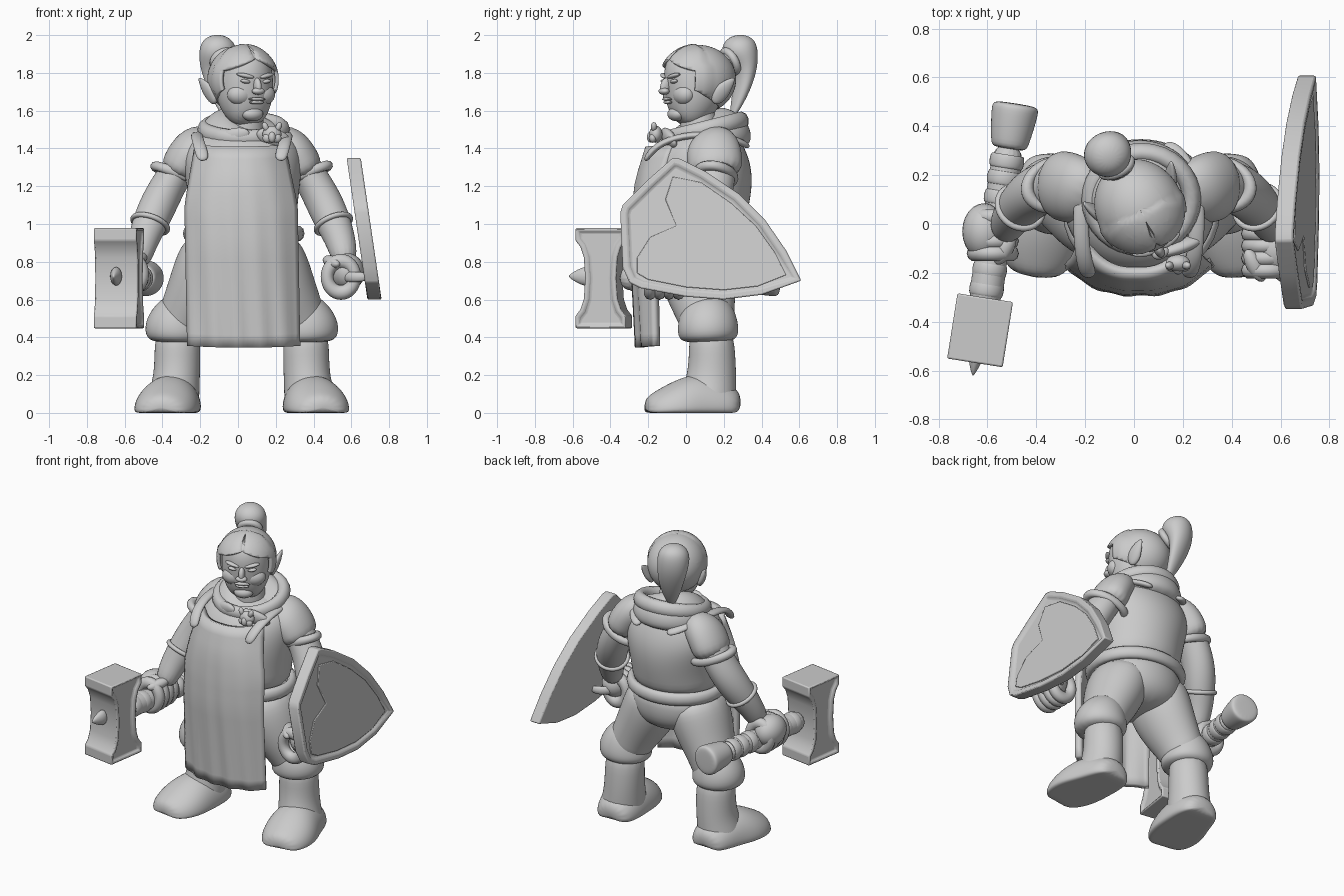
import bpy, bmesh, math
from mathutils import Matrix, Vector

if "Cube" in bpy.data.objects:
    bpy.data.objects.remove(bpy.data.objects["Cube"])

GREY = (0.6, 0.6, 0.6, 1)
mat = bpy.data.materials.new("plain grey")
mat.use_nodes = True
mat.diffuse_color = GREY
mat.node_tree.nodes["Principled BSDF"].inputs["Base Color"].default_value = GREY
MID = 0.02  # body centre line


def finish(ob, name, subdiv=0, angle=180):
    ob.name = name
    ob.data.materials.append(mat)
    if subdiv:
        ob.modifiers.new("smooth", "SUBSURF").levels = subdiv
        ob.modifiers["smooth"].render_levels = subdiv
    bpy.ops.object.select_all(action="DESELECT")
    ob.select_set(True)
    bpy.context.view_layer.objects.active = ob
    bpy.ops.object.shade_smooth_by_angle(angle=math.radians(angle))
    return ob


def from_bmesh(bm, name, subdiv=0, angle=180):
    bmesh.ops.recalc_face_normals(bm, faces=bm.faces)
    me = bpy.data.meshes.new(name)
    bm.to_mesh(me)
    bm.free()
    ob = bpy.data.objects.new(name, me)
    bpy.context.collection.objects.link(ob)
    return finish(ob, name, subdiv, angle)


def tube(name, path, ref=(1, 0, 0), floor=False, sides=16):
    """Loft of ellipses; each point is x, y, z, radius, second radius."""
    bm = bmesh.new()
    pts = [Vector(p[:3]) for p in path]
    rings = []
    for i, p in enumerate(path):
        t = (pts[min(i + 1, len(pts) - 1)] - pts[max(i - 1, 0)]).normalized()
        u = Vector(ref)
        u = (u - t * u.dot(t)).normalized()
        v = t.cross(u)
        ring = []
        for k in range(sides):
            a = math.tau * k / sides
            co = pts[i] + u * math.cos(a) * p[3] + v * math.sin(a) * p[-1]
            if floor:
                co.z = max(co.z, 0)
            ring.append(bm.verts.new(co))
        rings.append(ring)
    for a, b in zip(rings, rings[1:]):
        for k in range(sides):
            j = (k + 1) % sides
            bm.faces.new((a[k], a[j], b[j], b[k]))
    bm.faces.new(rings[0])
    bm.faces.new(rings[-1])
    return from_bmesh(bm, name, 2)


def ball(name, loc, radii, rot=(0, 0, 0)):
    bpy.ops.mesh.primitive_uv_sphere_add(segments=24, ring_count=14, location=loc, rotation=rot)
    bpy.context.object.scale = radii
    return finish(bpy.context.object, name)


def band(name, loc, axis, rx, ry, thick, tall=1.0):
    rot = Vector(axis).to_track_quat("Z", "Y").to_euler()
    bpy.ops.mesh.primitive_torus_add(location=loc, rotation=rot, major_segments=32,
                                     minor_segments=10, major_radius=1, minor_radius=thick / rx)
    bpy.context.object.scale = (rx, ry, rx * tall)
    return finish(bpy.context.object, name)


def plate(name, outline, place, framed=0, inset=0.0, bevel=0.008):
    """Flat outline given thickness; the first framed caps get a raised frame."""
    bm = bmesh.new()
    sides = [[bm.verts.new(place(a, b, s)) for a, b in outline] for s in (0, 1)]
    caps = [bm.faces.new(r) for r in sides]
    n = len(outline)
    for k in range(n):
        j = (k + 1) % n
        bm.faces.new((sides[0][k], sides[0][j], sides[1][j], sides[1][k]))
    bmesh.ops.recalc_face_normals(bm, faces=bm.faces)
    if framed:
        bmesh.ops.inset_region(bm, faces=caps[:framed], thickness=inset, depth=0)
        bmesh.ops.inset_region(bm, faces=caps[:framed], thickness=0.012, depth=-0.014)
    ob = from_bmesh(bm, name, 0, 35)
    b = ob.modifiers.new("soft edge", "BEVEL")
    b.width, b.segments, b.limit_method = bevel, 2, "ANGLE"
    return ob


# Torso, hips and belt
tube("torso", [(.02, .1, 1.53, .11, .11), (.02, .11, 1.47, .26, .18), (.02, .09, 1.37, .33, .27),
               (.03, .06, 1.22, .31, .3), (.03, .05, 1.06, .285, .28), (.03, .05, .92, .29, .25)])
tube("hips", [(.03, .05, .96, .28, .25), (.03, .06, .85, .31, .26),
              (.03, .07, .73, .27, .23), (.03, .07, .67, .12, .12)])
band("belt", (.03, .05, .95), (0, 0, 1), .29, .26, .032, 1.3)

# Legs, cuffs, boots and feet
for s, side in ((-1, "right"), (1, "left")):
    def at(x, *rest):
        return (MID + s * x, *rest)

    tube(side + "_trouser_leg", [at(.13, .06, .92, .15, .2), at(.17, .06, .78, .19, .22),
                                 at(.24, .08, .63, .165, .19), at(.31, .11, .5, .14, .15),
                                 at(.33, .12, .42, .13, .14)])
    tube(side + "_trouser_cuff", [at(.3, .1, .58, .1, .11), at(.32, .11, .54, .135, .145),
                                  at(.345, .115, .47, .17, .165), at(.35, .12, .4, .17, .165),
                                  at(.35, .12, .37, .12, .12)])
    tube(side + "_boot_shaft", [at(.34, .13, .46, .12, .12), at(.34, .14, .3, .125, .125),
                                at(.345, .135, .18, .125, .135), at(.36, .12, .08, .14, .15),
                                at(.37, .12, .02, .14, .15)])
    tube(side + "_foot", [at(.35, .29, .02, .09, .08), at(.35, .22, .03, .14, .13),
                          at(.37, .08, .03, .16, .19), at(.4, -.04, .02, .18, .16),
                          at(.42, -.15, .01, .155, .11), at(.43, -.22, .01, .09, .07)], floor=True)

    # Arms and sleeves
    tube(side + "_arm", [at(.26, .15, 1.4, .1, .1), at(.345, .16, 1.28, .09, .11),
                         at(.42, .14, 1.15, .1, .11), at(.475, .09, 1.03, .1, .1),
                         at(.53, .02, .9, .08, .075), at(.55, -.04, .78, .065, .065)])
    tube(side + "_sleeve", [at(.15, .12, 1.43, .09, .12), at(.25, .14, 1.41, .12, .15),
                            at(.305, .155, 1.34, .112, .15), at(.345, .16, 1.25, .105, .14)])
    band(side + "_sleeve_hem", at(.34, .16, 1.26), at(.35, -.1, -.9), .095, .128, .02, 1.3)
    band(side + "_wrist_band", at(.485, .07, 1.0), at(.3, -.4, -.8), .096, .096, .014)

    # Shoulder straps of the apron
    tube(side + "_strap", [at(.2, -.22, 1.33, .04, .02), at(.225, -.16, 1.42, .035, .02),
                           at(.24, -.02, 1.47, .035, .02), at(.235, .15, 1.475, .035, .02),
                           at(.18, .28, 1.44, .035, .02), at(.1, .33, 1.41, .035, .02)], sides=8)

# Fists: a palm, four curled fingers and a thumb
for side, s, x, y, z in (("right", -1, -.578, -.04, .735), ("left", 1, .545, -.11, .72)):
    ball(side + "_palm", (x + s * .035, y + .01, z + .025), (.09, .115, .1))
    for i in range(4):
        band(f"{side}_finger_{i + 1}", (x, y - .08 + i * .05, z), (0, 1, 0), .073, .083, .034)
    ball(side + "_thumb", (x - s * .05, y - .06, z + .08), (.035, .075, .032), (.2, 0, s * .5))

# Apron: a curved hanging sheet with soft folds
bm = bmesh.new()
cols, rows = 28, 16
fronts = [-.265, -.275, -.285, -.295, -.29, -.27, -.215]
grid = []
for r in range(rows + 1):
    v = r / rows
    i = min(int(v * 6), 5)
    front = fronts[i] + (fronts[i + 1] - fronts[i]) * (v * 6 - i)
    half = .3 - .06 * max(0, v - .7) / .3
    row = []
    for c in range(cols + 1):
        u = 2 * c / cols - 1
        fold = .007 * math.sin(u * 15 + v * 2) * (1 - v)
        row.append(bm.verts.new((.03 - .02 * v + u * half,
                                 front + (.09 + .05 * v) * abs(u) ** 2.6 + fold,
                                 .345 + 1.065 * v + .01 * u * u)))
    grid.append(row)
for a, b in zip(grid, grid[1:]):
    for k in range(cols):
        bm.faces.new((a[k], a[k + 1], b[k + 1], b[k]))
apron = from_bmesh(bm, "apron", 0, 50)
thick = apron.modifiers.new("thickness", "SOLIDIFY")
thick.thickness, thick.offset = .04, -1

# Neck, folded collar and brooch
tube("neck", [(.03, .08, 1.42, .12, .12), (.04, .07, 1.52, .1, .1), (.04, .05, 1.64, .09, .09)])
tube("collar", [(.025, .13, 1.37, .2, .2), (.025, .125, 1.41, .25, .235), (.025, .11, 1.47, .25, .235),
                (.03, .1, 1.52, .215, .205), (.035, .09, 1.55, .17, .16), (.04, .085, 1.56, .11, .11)])
band("collar_fold", (.03, .1, 1.5), (0, -.25, 1), .205, .2, .04, 1.2)
for s in (-1, 1):
    ball("collar_flap", (.08 + s * .11, -.09, 1.455), (.1, .03, .05), (.3, s * .3, s * .35))
    ball("brooch_ear", (.18 + s * .035, -.17, 1.515), (.016, .016, .025), (0, s * .4, 0))
    ball("brooch_cheek", (.18 + s * .025, -.175, 1.455), (.025, .02, .025))
ball("brooch_head", (.18, -.16, 1.475), (.05, .035, .045))
ball("brooch_snout", (.18, -.185, 1.46), (.02, .022, .03))

# Hair shell: an egg with the face and nape cut away and a parting pressed in
bm = bmesh.new()
bmesh.ops.create_uvsphere(bm, u_segments=48, v_segments=32, radius=1)
for v in bm.verts:
    push = 1.045 if v.co.y < -.12 else 1
    if abs(v.co.x) < .01 and v.co.y < -.12:
        push = .97
    v.co = Vector((v.co.x * .168, v.co.y * .192, v.co.z * .17)) * push + Vector((0, .005, 1.765))
cuts = [((0, 0, 1.87), (.4, 0, 1)), ((0, 0, 1.87), (-.4, 0, 1)),
        ((0, -.085, 0), (0, 1, 0)), ((0, 0, 1.67), (0, .5, 1))]
for co, no in cuts:
    bmesh.ops.bisect_plane(bm, geom=bm.verts[:] + bm.edges[:] + bm.faces[:], plane_co=co, plane_no=no)
gone = []
for f in bm.faces:
    c = f.calc_center_median()
    if c.z + .5 * c.y < 1.67 or (c.y < -.085 and c.z < 1.87 - .4 * abs(c.x)):
        gone.append(f)
bmesh.ops.delete(bm, geom=gone, context="FACES")
hair = from_bmesh(bm, "hair", 0, 50)
shell = hair.modifiers.new("thickness", "SOLIDIFY")
shell.thickness, shell.offset = .02, .3

# Head, facing straight ahead before it is turned
head = [
    hair,
    tube("face", [(0, -.105, 1.54, .06, .05), (0, -.075, 1.57, .11, .105), (0, -.04, 1.64, .145, .148),
                  (0, -.02, 1.71, .156, .168), (0, -.005, 1.78, .155, .185),
                  (0, .005, 1.86, .145, .172), (0, .02, 1.92, .08, .1)]),
    ball("nose_bridge", (0, -.185, 1.73), (.02, .03, .045), (-.25, 0, 0)),
    ball("nose_tip", (0, -.195, 1.703), (.036, .027, .019)),
    ball("upper_lip", (0, -.177, 1.661), (.05, .016, .009)),
    ball("lower_lip", (0, -.173, 1.644), (.042, .017, .01)),
    ball("chin", (0, -.122, 1.582), (.06, .045, .038)),
    band("hair_tie", (-.015, .2, 1.86), (0, 1, .5), .06, .06, .022),
    tube("hair_knot", [(0, .14, 1.83, .07, .06), (-.02, .24, 1.89, .06, .06)]),
    tube("hair_bun_and_tail", [(0, .2, 1.56, .015, .01), (-.005, .235, 1.64, .05, .03),
                               (-.01, .275, 1.75, .08, .045), (-.02, .285, 1.84, .095, .07),
                               (-.025, .26, 1.915, .105, .1), (-.025, .245, 1.97, .085, .085),
                               (-.025, .24, 2.0, .03, .03)]),
]
for s in (-1, 1):
    head += [
        ball("eye", (s * .06, -.164, 1.755), (.028, .018, .011), (0, s * -.15, 0)),
        ball("brow", (s * .062, -.166, 1.785), (.048, .018, .012), (0, s * -.2, s * .3)),
        ball("cheek", (s * .06, -.105, 1.685), (.075, .06, .06)),
        tube("ear", [(s * .145, .03, 1.635, .015, .02), (s * .158, .05, 1.68, .026, .05),
                     (s * .18, .08, 1.725, .022, .042), (s * .2, .125, 1.775, .005, .008)], sides=10),
    ]
turn = Matrix.Translation((.025, .06, 0)) @ Matrix.Rotation(math.radians(25), 4, "Z")
for ob in head:
    ob.matrix_basis = turn @ ob.matrix_basis

# Hammer, built along its handle
right_half = [(.135, .265), (.135, .2), (.108, .165), (.09, .11), (.083, 0)]
lower = [(y, -z) for y, z in right_half[-2::-1]]
half = right_half + lower
profile = half + [(-y, z) for y, z in half[::-1]]
hammer = [
    plate("hammer_head", profile, lambda y, z, s: ((s - .5) * .23, y, z), 2, .022),
    tube("hammer_handle", [(0, .08, 0, .068, .068), (0, .22, 0, .072, .072), (0, .36, 0, .062, .062),
                           (0, .6, 0, .064, .064), (0, .78, 0, .07, .07)]),
    tube("hammer_pommel", [(0, .75, 0, .068, .068), (0, .77, 0, .08, .08),
                           (0, .91, 0, .1, .1), (0, .932, 0, .095, .095), (0, .94, 0, .07, .07)]),
    tube("hammer_spike", [(0, -.07, .01, .034, .055), (0, -.12, .01, .032, .05),
                          (0, -.19, .01, .004, .006)]),
]
for y in (.17, .25, .55, .63, .7):
    hammer.append(band("handle_wrap", (0, y, 0), (0, 1, 0), .062, .062, .009, 3.2))
swing = Matrix.Translation((-.63, -.435, .713)) @ Matrix.Rotation(math.radians(-9), 4, "Z")
for ob in hammer:
    ob.matrix_basis = swing @ ob.matrix_basis


# Shield: leaning slab with a raised rim, a notched panel and a grip
def lean(z):
    return .65 + (1.35 - z) * .147


rim = [(-.07, 1.35), (-.2, 1.235), (-.335, 1.1), (-.348, 1.06), (-.335, .77), (-.3, .69), (-.24, .66),
       (0, .615), (.2, .6), (.4, .625), (.61, .7), (.53, .86), (.42, 1.02), (.28, 1.16),
       (.1, 1.28), (-.03, 1.345)]
plate("shield", rim, lambda y, z, s: (lean(z) - .075 * s, y, z), 1, .035)
panel = [(-.07, 1.25), (-.11, 1.13), (-.05, .99), (-.19, .93), (-.26, .82), (-.26, .74), (-.2, .705),
         (.0, .665), (.2, .65), (.38, .67), (.53, .73), (.47, .85), (.37, .99), (.24, 1.11), (.08, 1.22)]
plate("shield_panel", panel, lambda y, z, s: (lean(z) - .007 - .009 * s, y, z), bevel=.004)
tube("shield_grip", [(.69, -.24, .72, .03, .02), (.59, -.23, .72, .03, .02), (.55, -.14, .72, .03, .025),
                     (.55, -.06, .72, .03, .025), (.59, .03, .72, .03, .02), (.69, .04, .72, .03, .02)],
     ref=(0, 0, 1), sides=8)
